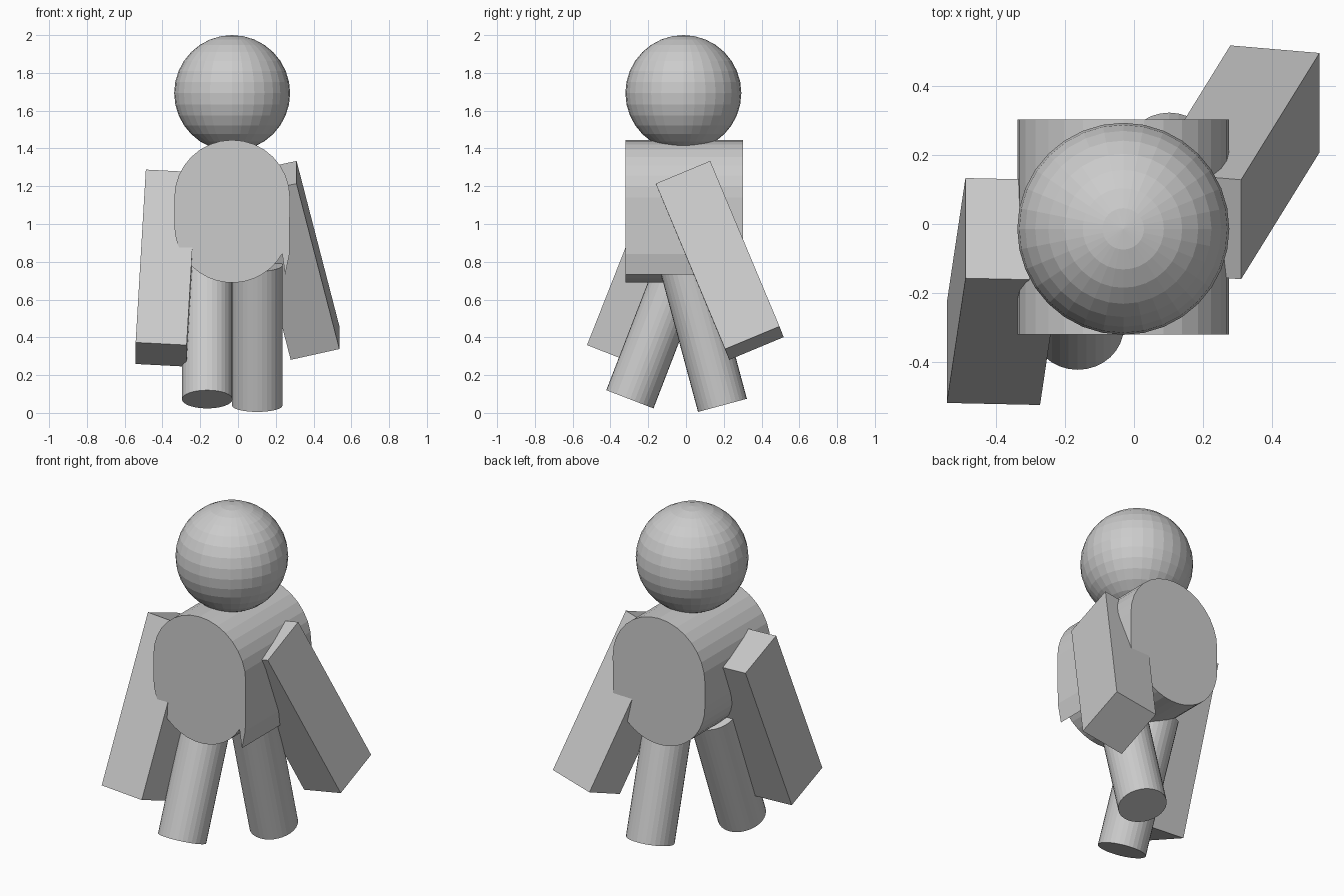
import bpy
import bmesh
import math
from mathutils import Vector

cube = bpy.data.objects.get("Cube")
if cube:
    bpy.data.objects.remove(cube, do_unlink=True)

# Single flat grey
grey = bpy.data.materials.new("plain_grey")
grey.use_nodes = True
COLOR = (0.6, 0.6, 0.6, 1.0)
grey.diffuse_color = COLOR
grey.node_tree.nodes["Principled BSDF"].inputs["Base Color"].default_value = COLOR


def finish(name, bm):
    bmesh.ops.recalc_face_normals(bm, faces=bm.faces)
    mesh = bpy.data.meshes.new(name)
    bm.to_mesh(mesh)
    bm.free()
    mesh.materials.append(grey)
    obj = bpy.data.objects.new(name, mesh)
    bpy.context.collection.objects.link(obj)
    return obj


def extrude(bm, face, offset):
    result = bmesh.ops.extrude_face_region(bm, geom=[face], use_keep_orig=True)
    moved = [g for g in result["geom"] if isinstance(g, bmesh.types.BMVert)]
    bmesh.ops.translate(bm, verts=moved, vec=offset)


def slab(name, corner, across, along, inward):
    """Box spanned by three edges from one shoulder corner."""
    bm = bmesh.new()
    p, u, v = Vector(corner), Vector(across), Vector(along)
    face = bm.faces.new([bm.verts.new(c) for c in (p, p + u, p + u + v, p + v)])
    extrude(bm, face, Vector(inward))
    return finish(name, bm)


def leg(name, foot, direction, radius=0.134, length=0.77):
    bm = bmesh.new()
    bmesh.ops.create_cone(bm, cap_ends=True, segments=32,
                          radius1=radius, radius2=radius, depth=length)
    axis = Vector(direction).normalized()
    obj = finish(name, bm)
    obj.rotation_euler = axis.to_track_quat("Z", "Y").to_euler()
    obj.location = Vector(foot) + axis * length / 2
    return obj


# Head: faceted ball
bm = bmesh.new()
bmesh.ops.create_uvsphere(bm, u_segments=32, v_segments=16, radius=0.307)
head = finish("head", bm)
head.location = (-0.031, -0.014, 1.693)

# Torso: rounded profile pushed from front to back
RADIUS, MID_X = 0.306, -0.031
FRONT, BACK = -0.32, 0.302


def arc(center_z, start, end, steps=16):
    for i in range(steps + 1):
        a = math.radians(start + (end - start) * i / steps)
        yield MID_X + RADIUS * math.cos(a), center_z + RADIUS * math.sin(a)


profile = list(arc(1.139, 0, 180)) + list(arc(0.995, 180, 330))
profile += [(0.25, 0.732), (0.272, 0.84)]  # small fin under the left side
bm = bmesh.new()
front = bm.faces.new([bm.verts.new((x, FRONT, z)) for x, z in profile])
extrude(bm, front, Vector((0, BACK - FRONT, 0)))
finish("torso", bm)

# Arms: left swings back, right swings forward
slab("left_arm", (0.31, -0.16, 1.214), (0, 0.288, 0.12),
     (0.227, 0.367, -0.876), (-0.258, 0.022, -0.057))
slab("right_arm", (-0.488, -0.157, 1.288), (0, 0.29, -0.114),
     (-0.054, -0.361, -0.915), (0.27, -0.006, -0.014))

# Legs: opposite stride
leg("left_leg", (0.102, 0.193, 0.04), (0, -0.26, 0.966))
leg("right_leg", (-0.163, -0.297, 0.072), (0, 0.36, 0.933))
